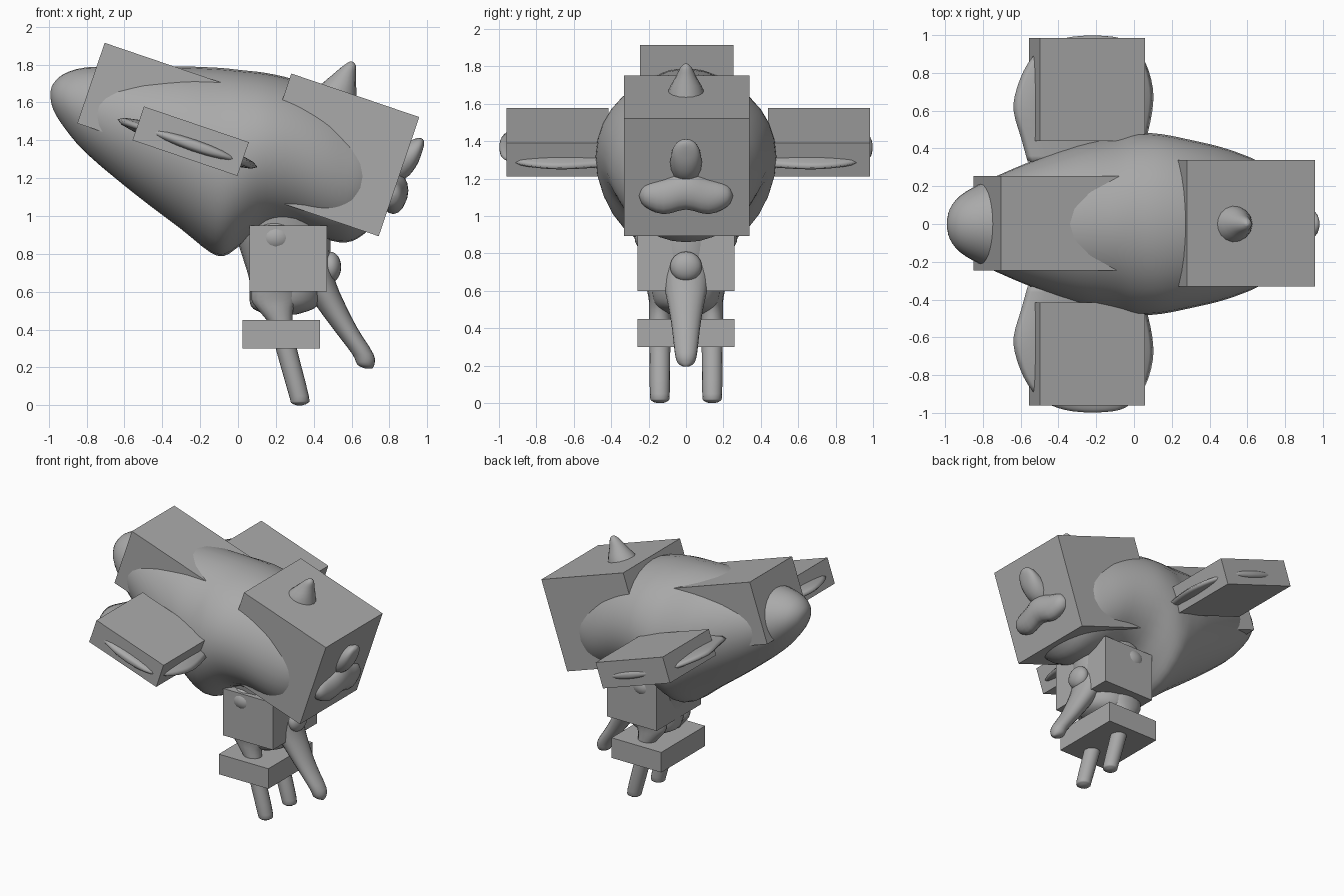
import bpy, bmesh, math
from mathutils import Vector

grey = bpy.data.materials.new("mid grey")
grey.diffuse_color = (0.40, 0.40, 0.40, 1)
TILT = math.radians(18.8)
D = Vector((math.cos(TILT), 0, -math.sin(TILT)))   # along the tilted body
N = Vector((math.sin(TILT), 0, math.cos(TILT)))
X, Y, Z = Vector((1, 0, 0)), Vector((0, 1, 0)), Vector((0, 0, 1))


def finish(name, bm, smooth):
    bmesh.ops.recalc_face_normals(bm, faces=bm.faces[:])
    me = bpy.data.meshes.new(name)
    bm.to_mesh(me)
    bm.free()
    me.materials.append(grey)
    for p in me.polygons:
        p.use_smooth = smooth
    ob = bpy.data.objects.new(name, me)
    bpy.context.collection.objects.link(ob)
    return ob


def box(name, centre, size, tilt=0):
    bm = bmesh.new()
    bmesh.ops.create_cube(bm, size=1)
    for v in bm.verts:
        v.co = Vector((v.co.x * size[0], v.co.y * size[1], v.co.z * size[2]))
    ob = finish(name, bm, False)
    ob.location = centre
    ob.rotation_euler = (0, tilt, 0)


def ball(name, centre, radii):
    bm = bmesh.new()
    bmesh.ops.create_uvsphere(bm, u_segments=20, v_segments=12, radius=1)
    for v in bm.verts:
        v.co = Vector([c + a * r for c, a, r in zip(centre, v.co, radii)])
    finish(name, bm, True)


def loft(name, stations, u, v, seg=24, steps=3):
    """Smooth tube through stations (x, y, z, half size on u, half size on v)."""
    n, rows = len(stations), []
    for i in range(n - 1):
        a, b, c, d = [stations[min(max(i + k, 0), n - 1)] for k in (-1, 0, 1, 2)]
        for s in range(steps + (i == n - 2)):
            t = s / steps
            rows.append([0.5 * (2 * q + (r - p) * t + (2 * p - 5 * q + 4 * r - w) * t * t
                         + (3 * q - p - 3 * r + w) * t ** 3) for p, q, r, w in zip(a, b, c, d)])
    bm = bmesh.new()
    rings = []
    for r in rows:
        ring = []
        for k in range(seg):
            g = 2 * math.pi * k / seg
            ring.append(bm.verts.new(Vector(r[:3]) + u * (max(r[3], .002) * math.cos(g))
                                     + v * (max(r[4], .002) * math.sin(g))))
        rings.append(ring)
    for p, q in zip(rings, rings[1:]):
        for k in range(seg):
            j = (k + 1) % seg
            bm.faces.new((p[k], p[j], q[j], q[k]))
    bm.faces.new(rings[0])
    bm.faces.new(rings[-1])
    return finish(name, bm, True)


# body: x, top, bottom, half width
profile = [(-.99, 1.66, 1.62, .02), (-.975, 1.70, 1.56, .08), (-.92, 1.75, 1.47, .15),
           (-.8, 1.785, 1.33, .22), (-.55, 1.79, 1.12, .33), (-.3, 1.79, .93, .42),
           (-.15, 1.785, .81, .455), (-.07, 1.78, .79, .47), (.02, 1.77, .85, .483),
           (.15, 1.755, .93, .475), (.3, 1.72, .93, .445), (.45, 1.66, .88, .41),
           (.57, 1.59, .86, .37), (.66, 1.52, .90, .33), (.75, 1.44, .99, .26),
           (.81, 1.36, 1.10, .16), (.83, 1.25, 1.2, .02)]
loft("body", [(x, 0, (t + b) / 2, w, (t - b) / 2) for x, t, b, w in profile], Y, Z, 32)

# plain boxes around each part
box("head_box", (.5125, .004, 1.3225), (.714, .67, .665), TILT)
box("tail_box", (-.436, .004, 1.586), (.72, .50, .449), TILT)
box("upper_leg_box", (.265, 0, .775), (.41, .52, .35))
box("lower_leg_box", (.228, 0, .375), (.41, .52, .15))

# mirrored parts
for side, label in ((-1, "front"), (1, "back")):
    box(label + "_wing_box", (-.25, .712 if side > 0 else -.688, 1.395), (.585, .545, .188), TILT)
    wing = [(.33, -.26, .32, .05), (.45, -.265, .35, .05), (.6, -.27, .388, .05),
            (.72, -.26, .38, .048), (.85, -.25, .33, .042), (.94, -.24, .25, .034),
            (.985, -.22, .15, .025), (.998, -.22, .03, .01)]
    loft(label + "_wing", [(x, side * y, 1.385 - (x + .27) * math.tan(TILT), a, b)
                           for y, x, a, b in wing], D, N, 16)
    y = side * .14
    loft(label + "_leg", [(.325, y, 0, .015, .015), (.325, y, .012, .043, .043),
                          (.322, y, .05, .052, .053), (.255, y, .3, .056, .056),
                          (.23, y, .42, .06, .057), (.20, y, .5, .09, .058),
                          (.19, y, .56, .12, .06), (.2, y, .65, .12, .08)], X, Y, 16)
    ball(label + "_thigh", (.2, side * .17, .885), (.11, .105, .09))

# hips under the belly
loft("hips", [(.23, 0, .48, .08, .1), (.24, 0, .51, .16, .15), (.25, 0, .56, .19, .18),
              (.26, 0, .66, .20, .19), (.255, 0, .78, .23, .20), (.24, 0, .9, .25, .22),
              (.24, 0, 1.02, .25, .24)], X, Y)
# rear toe with its knuckle
loft("rear_toe", [(.69, 0, .195, .02, .015), (.675, 0, .215, .045, .045), (.66, 0, .27, .056, .06),
                  (.57, 0, .4, .065, .075), (.495, 0, .52, .078, .095), (.43, 0, .64, .09, .12),
                  (.39, 0, .76, .10, .13), (.36, 0, .88, .11, .1)], X, Y, 20)
ball("knuckle", (.49, 0, .73), (.055, .085, .08))

# crest, beak and mouth
loft("crest", [(.5, 0, 1.58, .13, .11), (.52, 0, 1.67, .105, .095), (.56, 0, 1.745, .062, .055),
               (.59, 0, 1.795, .032, .03), (.597, 0, 1.815, .008, .008)], X, Y, 16)
loft("beak", [(.75, 0, 1.24, .09, .1), (.88, 0, 1.29, .085, .095), (.94, 0, 1.335, .075, .075),
              (.97, 0, 1.37, .05, .04), (.983, 0, 1.385, .01, .01)], Y, Z, 16)
loft("mouth", [(.80, -.25, 1.11, .02, .01), (.81, -.22, 1.11, .05, .06), (.82, -.12, 1.105, .065, .095),
               (.83, 0, 1.135, .07, .1), (.82, .12, 1.105, .065, .095), (.81, .22, 1.11, .05, .06),
               (.80, .25, 1.11, .02, .01)], X, Z, 16)
